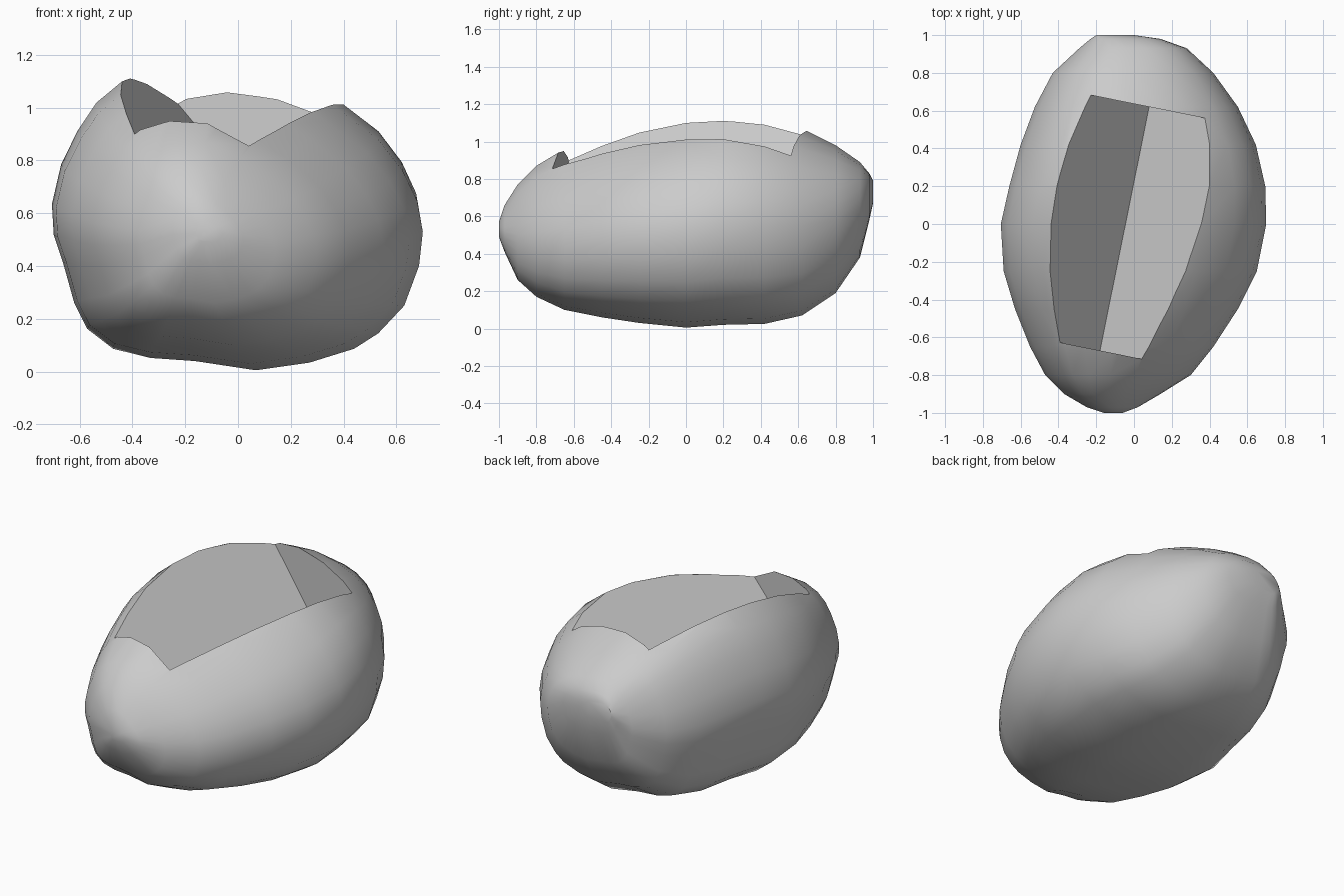
import bpy, bmesh, math

if "Cube" in bpy.data.objects:
    bpy.data.objects.remove(bpy.data.objects["Cube"])

# Normalised cross-section of the boulder: (across -1..1, up 0..1)
SECTION = [(.1, 0), (.39, .025), (.63, .07), (.76, .12), (.9, .21), (.98, .34), (1, .45),
           (.97, .55), (.89, .65), (.76, .75), (.52, .86), (.25, .94), (-.1, 1), (-.4, .99),
           (-.62, .94), (-.76, .87), (-.86, .78), (-.95, .67), (-1, .54), (-.99, .44),
           (-.94, .35), (-.88, .22), (-.81, .135), (-.67, .07), (-.47, .04), (-.23, .03)]

# Stations front to back: y, x min, x max, z min, z max
STATIONS = [(-1, -.16, -.06, .49, .57), (-.97, -.25, .02, .41, .66), (-.9, -.37, .14, .26, .77),
            (-.8, -.47, .3, .17, .87), (-.65, -.55, .42, .1, .96), (-.45, -.63, .55, .06, 1.05),
            (-.25, -.69, .65, .03, 1.12), (0, -.705, .7, .005, 1.17), (.2, -.66, .695, .02, 1.185),
            (.42, -.6, .645, .025, 1.15), (.62, -.525, .55, .07, 1.07), (.8, -.43, .42, .19, .98),
            (.93, -.29, .28, .38, .89), (.98, -.23, .14, .58, .83), (1, -.2, 0, .67, .79)]


def loft(name, rings):
    bm = bmesh.new()
    loops = [[bm.verts.new(p) for p in ring] for ring in rings]
    n = len(loops[0])
    for a, b in zip(loops, loops[1:]):
        for i in range(n):
            j = (i + 1) % n
            bm.faces.new((a[i], a[j], b[j], b[i]))
    bm.faces.new(loops[0])
    bm.faces.new(loops[-1])
    bmesh.ops.recalc_face_normals(bm, faces=bm.faces)
    mesh = bpy.data.meshes.new(name)
    bm.to_mesh(mesh)
    bm.free()
    obj = bpy.data.objects.new(name, mesh)
    bpy.context.collection.objects.link(obj)
    return obj


# Boulder body, its right shoulder fuller at the back than the front
rings = []
for y, x0, x1, z0, z1 in STATIONS:
    ring = []
    for u, w in SECTION:
        x = (x0 + x1) / 2 + u * (x1 - x0) / 2
        lean = .15 * y * max(u, 0) * w * (1 - abs(y)) ** .3
        ring.append((x, y, z0 + w * (z1 - z0) + lean))
    rings.append(ring)
boulder = loft("boulder", rings)

# V-shaped wedge that cuts the notch, with upright end walls
profile = [(0, 0), (.85, .79), (.85, 1.1), (-.85, 1.1), (-.85, 1.0)]
wedge = loft("notch_cutter", [[(x, y, z) for x, z in profile] for y in (-.658, .658)])
wedge.location = (-.05, -.025, .645)
wedge.rotation_euler.z = -math.radians(11.4)
wedge.hide_render = True

cut = boulder.modifiers.new("notch", 'BOOLEAN')
cut.operation = 'DIFFERENCE'
cut.solver = 'EXACT'
cut.object = wedge
bpy.context.view_layer.objects.active = boulder
boulder.select_set(True)
bpy.ops.object.modifier_apply(modifier=cut.name)
bpy.data.objects.remove(wedge)
bpy.ops.object.shade_smooth_by_angle(angle=math.radians(40))
